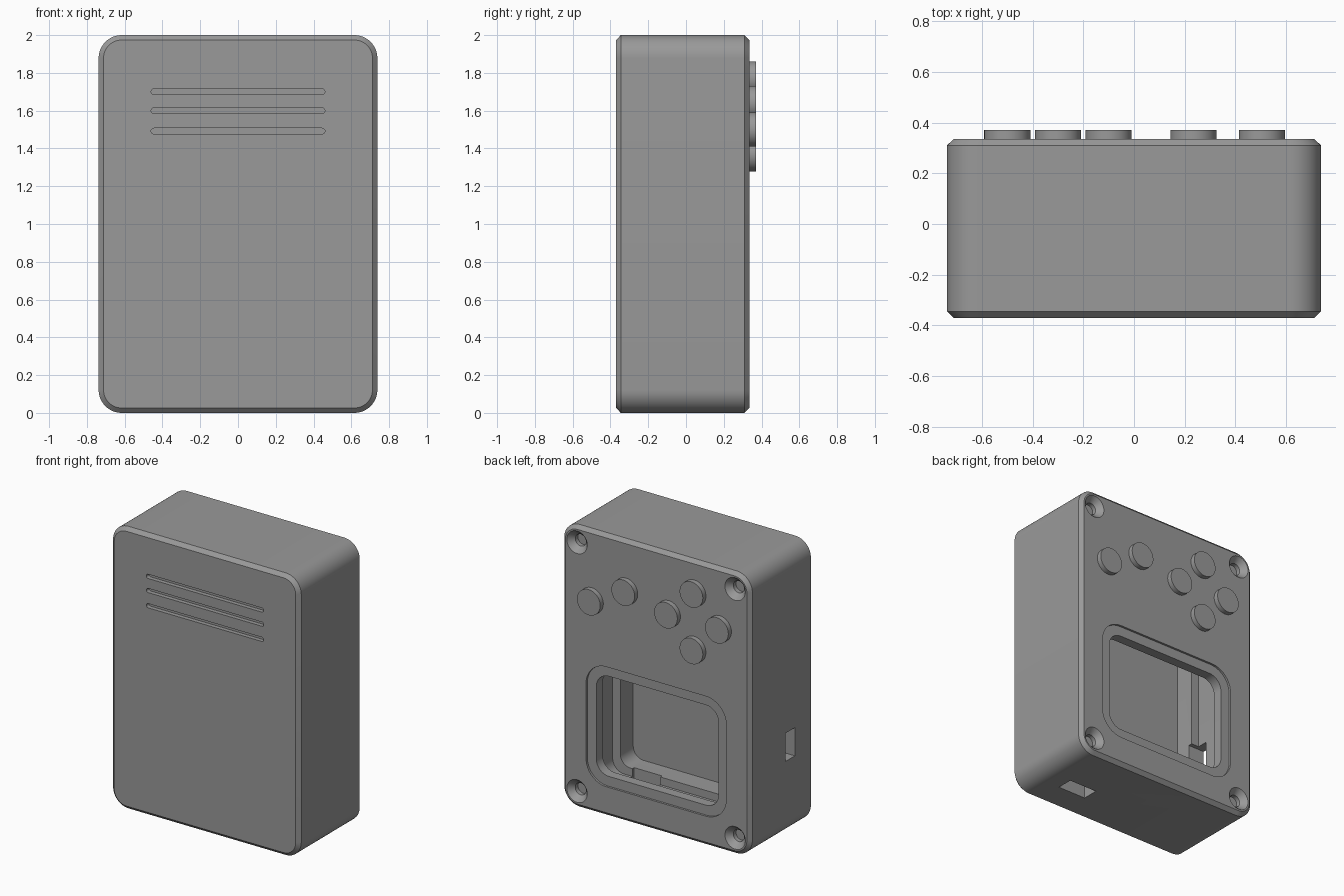
import bpy, bmesh, math

if "Cube" in bpy.data.objects:
    bpy.data.objects.remove(bpy.data.objects["Cube"])

grey = bpy.data.materials.new("case_grey")
grey.diffuse_color = (0.32, 0.32, 0.32, 1)
grey.use_nodes = True
grey.node_tree.nodes["Principled BSDF"].inputs["Base Color"].default_value = grey.diffuse_color


def rounded_loop(y, x0, x1, z0, z1, r, seg):
    """Rounded rectangle in the XZ plane at depth y."""
    pts = []
    corners = [(x1 - r, z1 - r), (x0 + r, z1 - r), (x0 + r, z0 + r), (x1 - r, z0 + r)]
    for i, (cx, cz) in enumerate(corners):
        for k in range(seg + 1):
            a = math.pi / 2 * (i + k / seg)
            pts.append((cx + r * math.cos(a), y, cz + r * math.sin(a)))
    return pts


def circle_loop(y, x, z, r, n=40):
    return [(x + r * math.cos(2 * math.pi * k / n), y,
             z + r * math.sin(2 * math.pi * k / n)) for k in range(n)]


def loft(name, loops):
    """Closed solid through a stack of matching loops."""
    bm = bmesh.new()
    rings = [[bm.verts.new(p) for p in loop] for loop in loops]
    n = len(rings[0])
    for a, b in zip(rings, rings[1:]):
        for i in range(n):
            j = (i + 1) % n
            bm.faces.new((a[i], a[j], b[j], b[i]))
    bm.faces.new(rings[0][::-1])
    bm.faces.new(rings[-1])
    bmesh.ops.recalc_face_normals(bm, faces=bm.faces)
    mesh = bpy.data.meshes.new(name)
    bm.to_mesh(mesh)
    bm.free()
    ob = bpy.data.objects.new(name, mesh)
    ob.data.materials.append(grey)
    bpy.context.collection.objects.link(ob)
    return ob


def box(name, x0, x1, y0, y1, z0, z1):
    return loft(name, [[(x0, y, z0), (x1, y, z0), (x1, y, z1), (x0, y, z1)] for y in (y0, y1)])


def activate(ob):
    bpy.ops.object.select_all(action='DESELECT')
    ob.select_set(True)
    bpy.context.view_layer.objects.active = ob


def cut(target, cutter):
    cutter.hide_render = True
    activate(target)
    mod = target.modifiers.new("cut", 'BOOLEAN')
    mod.operation = 'DIFFERENCE'
    mod.solver = 'EXACT'
    mod.object = cutter
    bpy.ops.object.modifier_apply(modifier=mod.name)
    bpy.data.objects.remove(cutter)


def smooth(ob):
    activate(ob)
    bpy.ops.object.shade_smooth_by_angle(angle=math.radians(30))


# Case shell with chamfered front and back rims
W, C = 0.738, 0.026
case = loft("case", [
    rounded_loop(y, -W + c, W - c, c, 2 - c, 0.122 - c, 12)
    for y, c in ((-0.37, C), (-0.345, 0), (0.31, 0), (0.335, C))])

# Hollow interior, with a ledge around the deeper half
cut(case, loft("cavity", [
    rounded_loop(y, -w, w, z, 2 - z, r, 10)
    for y, w, z, r in ((-0.28, 0.61, 0.125, 0.08), (-0.135, 0.61, 0.125, 0.08),
                       (-0.135, 0.67, 0.07, 0.09), (0.25, 0.67, 0.07, 0.09))]))

# Screen recess and opening
cut(case, loft("screen_recess", [
    rounded_loop(y, -0.55, 0.55, 0.21, 1.06, 0.16, 12) for y in (0.32, 0.4)]))
cut(case, loft("screen_opening", [
    rounded_loop(y, -0.48, 0.48, 0.28, 0.99, 0.10, 12) for y in (0.2, 0.4)]))

# Countersunk screw holes in the corners
for x in (-0.62, 0.62):
    for z in (0.118, 1.882):
        cut(case, loft("screw_hole", [
            circle_loop(y, x, z, r)
            for y, r in ((0.265, 0.042), (0.295, 0.042), (0.335, 0.08), (0.36, 0.08))]))

# Shallow vent grooves on the front
for z in (1.70, 1.60, 1.492):
    cut(case, loft("vent_groove", [
        rounded_loop(y, -0.46, 0.46, z - 0.015, z + 0.015, 0.0149, 6) for y in (-0.4, -0.34)]))

# Port slots in the side and the underside
cut(case, box("side_port", -0.8, -0.55, -0.165, -0.06, 0.54, 0.74))
cut(case, box("bottom_port", 0.295, 0.515, -0.155, -0.04, -0.1, 0.2))
smooth(case)

# Push buttons: a diagonal pair and a four-way pad
buttons = {"action_button": [(0.505, 1.50), (0.235, 1.64)],
           "pad_button": [(-0.30, 1.77), (-0.10, 1.57), (-0.50, 1.57), (-0.30, 1.37)]}
for name, spots in buttons.items():
    for x, z in spots:
        smooth(loft(name, [circle_loop(y, x, z, 0.091, 48) for y in (0.30, 0.37)]))
